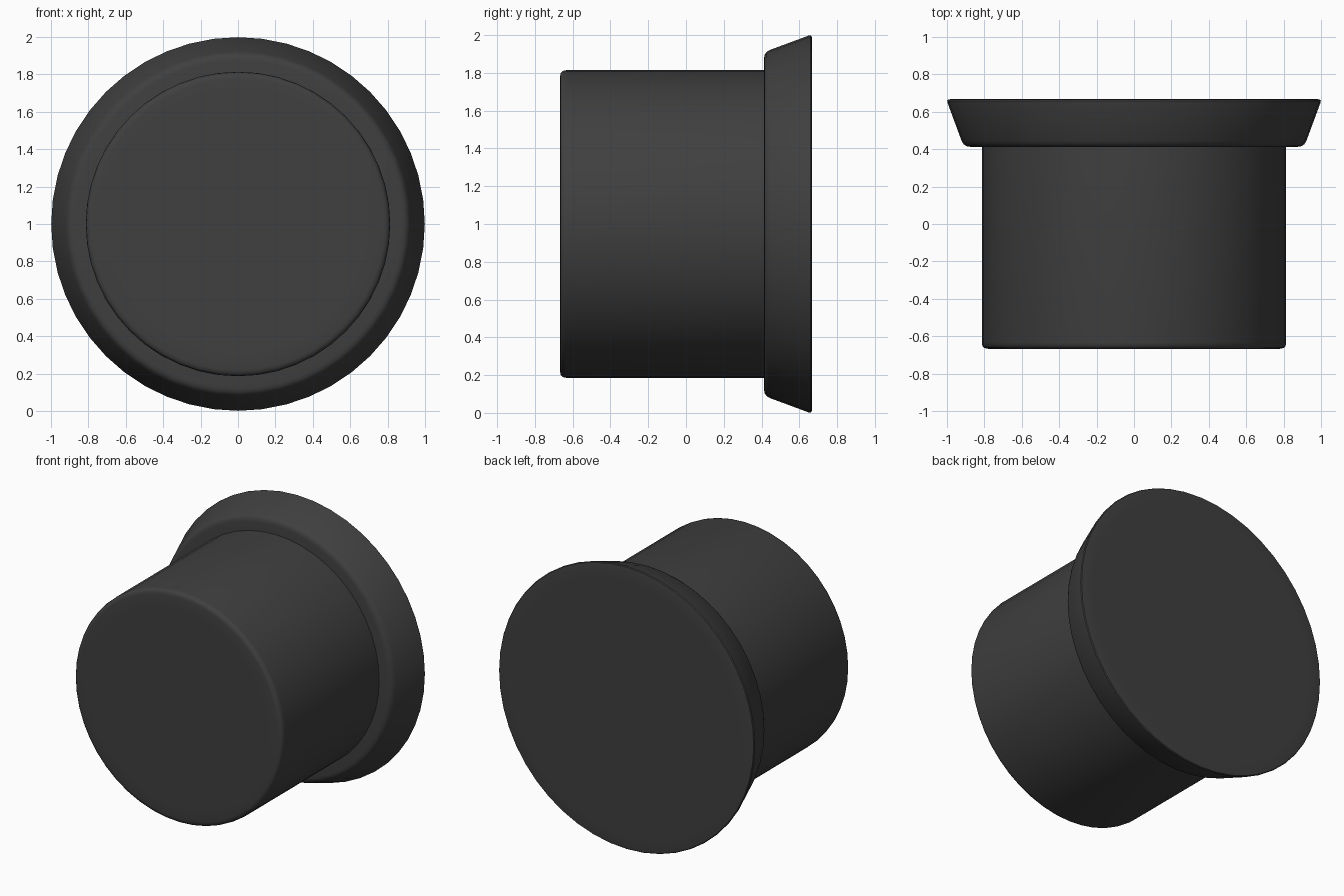
import bpy, bmesh, math

if "Cube" in bpy.data.objects:
    bpy.data.objects.remove(bpy.data.objects["Cube"])

SIDES = 48

# Dark grey finish shared by both parts
mat = bpy.data.materials.new("dark_grey")
mat.diffuse_color = (0.05, 0.05, 0.05, 1.0)
mat.use_nodes = True
mat.node_tree.nodes["Principled BSDF"].inputs["Base Color"].default_value = mat.diffuse_color


def rounded(points, radii, steps=3):
    """Round the inner corners of an open (radius, y) profile."""
    out = [points[0]]
    for i in range(1, len(points) - 1):
        p, a, b, r = points[i], points[i - 1], points[i + 1], radii[i - 1]
        if r == 0:
            out.append(p)
            continue
        la, lb = math.dist(p, a), math.dist(p, b)
        s = [p[k] + (a[k] - p[k]) / la * r for k in (0, 1)]
        e = [p[k] + (b[k] - p[k]) / lb * r for k in (0, 1)]
        for j in range(steps + 1):
            t = j / steps
            out.append(tuple((1 - t) ** 2 * s[k] + 2 * t * (1 - t) * p[k] + t * t * e[k] for k in (0, 1)))
    out.append(points[-1])
    return out


def lathe(name, profile):
    """Spin a profile round the y axis, centred at z = 1, and cap both ends."""
    bm = bmesh.new()
    rings = []
    for r, y in profile:
        rings.append([bm.verts.new((r * math.cos(a), y, 1 + r * math.sin(a)))
                      for a in (2 * math.pi * i / SIDES for i in range(SIDES))])
    for lo, hi in zip(rings, rings[1:]):
        for i in range(SIDES):
            j = (i + 1) % SIDES
            bm.faces.new((lo[i], lo[j], hi[j], hi[i]))
    bm.faces.new(rings[0])
    bm.faces.new(rings[-1])
    bmesh.ops.recalc_face_normals(bm, faces=bm.faces)
    me = bpy.data.meshes.new(name)
    bm.to_mesh(me)
    bm.free()
    me.materials.append(mat)
    ob = bpy.data.objects.new(name, me)
    bpy.context.collection.objects.link(ob)
    bpy.ops.object.select_all(action='DESELECT')
    ob.select_set(True)
    bpy.context.view_layer.objects.active = ob
    bpy.ops.object.shade_smooth_by_angle(angle=math.radians(35))


# Plug barrel with a softened front edge
lathe("barrel", rounded([(0.7, -0.667), (0.814, -0.667), (0.814, 0.43)], [0.033]))

# Flared rim behind it, softened on both edges
lathe("rim", rounded([(0.75, 0.413), (0.91, 0.413), (1.004, 0.667), (0.9, 0.667)],
                     [0.033, 0.02]))
